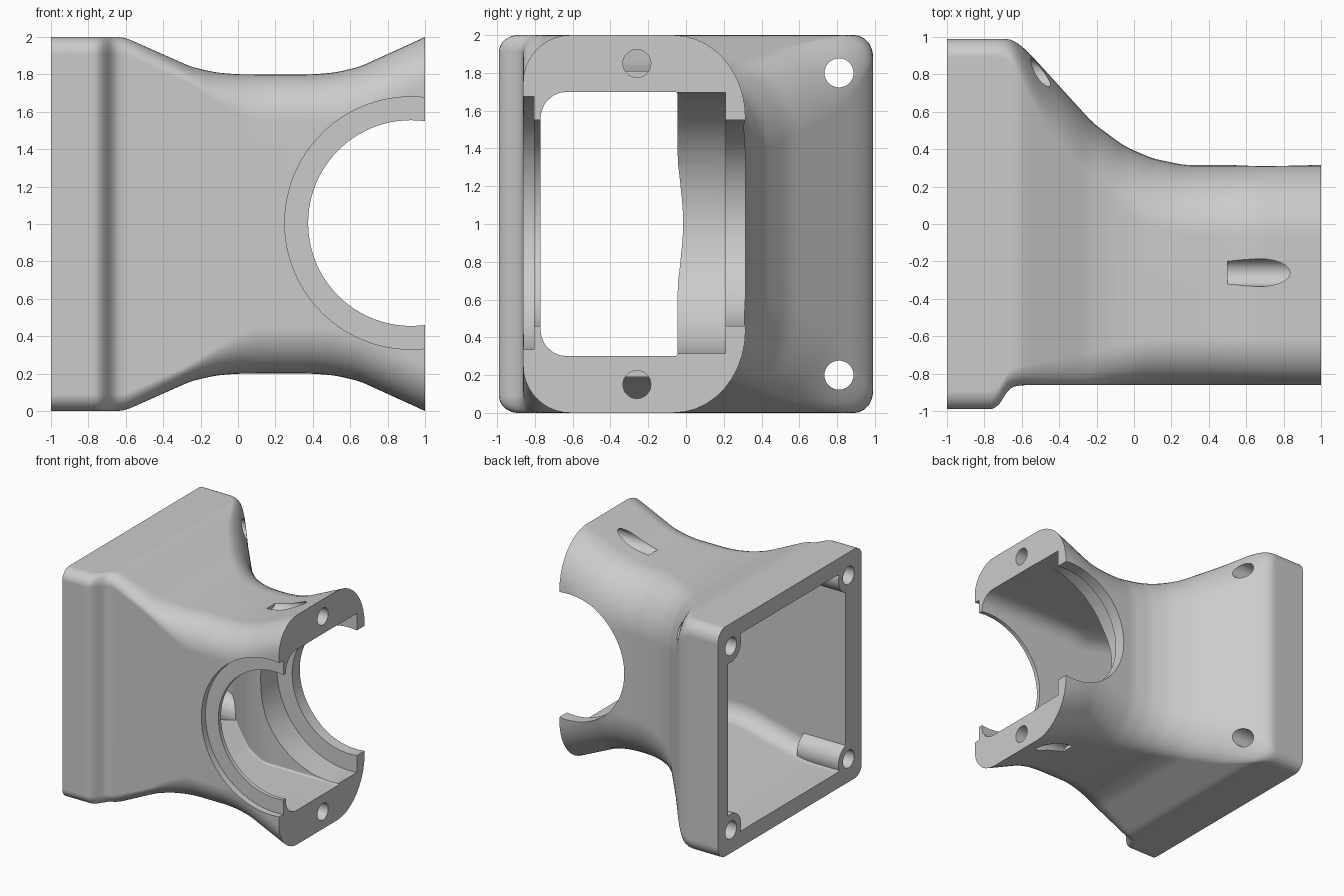
import bpy
import bmesh
from math import sin, cos, pi, radians
from mathutils import Matrix, Vector

if "Cube" in bpy.data.objects:
    bpy.data.objects.remove(bpy.data.objects["Cube"])

MID = 1.0        # height of the symmetry plane
BORE = (0.925, 1.005)   # x, z of the round side openings


def line(points, x):
    """Piecewise linear value at x."""
    if x <= points[0][0]:
        return points[0][1]
    for (xa, a), (xb, b) in zip(points, points[1:]):
        if x <= xb:
            return a + (b - a) * (x - xa) / (xb - xa)
    return points[-1][1]


def soft(points, x, w):
    """Piecewise linear profile with corners rounded over a width w."""
    return sum(line(points, x + w * k / 8) for k in range(-8, 9)) / 17


def section(x, front, back, half, front_ry, front_rz, back_ry, back_rz, n=10):
    """Rounded rectangle across the x axis."""
    pts = []
    corners = [(back, 1, back_ry, back_rz, 0), (front, 1, front_ry, front_rz, 1),
               (front, -1, front_ry, front_rz, 2), (back, -1, back_ry, back_rz, 3)]
    for y, side, ry, rz, quarter in corners:
        cy = y - ry if y == back else y + ry
        cz = MID + side * (half - rz)
        for i in range(n + 1):
            a = (quarter + i / n) * pi / 2
            pts.append((x, cy + ry * cos(a), cz + rz * sin(a)))
    return pts


def make_object(name, bm):
    bmesh.ops.recalc_face_normals(bm, faces=bm.faces)
    mesh = bpy.data.meshes.new(name)
    bm.to_mesh(mesh)
    bm.free()
    obj = bpy.data.objects.new(name, mesh)
    bpy.context.collection.objects.link(obj)
    return obj


def loft(name, sections):
    bm = bmesh.new()
    rings = [[bm.verts.new(p) for p in s] for s in sections]
    for a, b in zip(rings, rings[1:]):
        for i in range(len(a)):
            j = (i + 1) % len(a)
            bm.faces.new((a[i], a[j], b[j], b[i]))
    bm.faces.new(rings[0])
    bm.faces.new(rings[-1])
    return make_object(name, bm)


def rod(name, start, end, radius, segments=32):
    start, end = Vector(start), Vector(end)
    axis = end - start
    turn = axis.to_track_quat('Z', 'Y').to_matrix().to_4x4()
    bm = bmesh.new()
    bmesh.ops.create_cone(bm, cap_ends=True, segments=segments, radius1=radius,
                          radius2=radius, depth=axis.length,
                          matrix=Matrix.Translation((start + end) / 2) @ turn)
    return make_object(name, bm)


def cut(target, cutters):
    """Subtract the cutters, bake the result and remove them."""
    for c in cutters:
        mod = target.modifiers.new("cut", 'BOOLEAN')
        mod.operation, mod.solver, mod.object = 'DIFFERENCE', 'EXACT', c
    bpy.context.view_layer.update()
    graph = bpy.context.evaluated_depsgraph_get()
    mesh = bpy.data.meshes.new_from_object(target.evaluated_get(graph))
    target.modifiers.clear()
    target.data = mesh
    for c in cutters:
        bpy.data.objects.remove(c)


# Outer shell: square flange narrowing to a waist, then a flared end
back_line = [(-0.65, 0.99), (-0.57, 0.925), (-0.22, 0.54), (-0.05, 0.415),
             (0.1, 0.35), (0.27, 0.315)]
front_line = [(-0.75, -0.99), (-0.71, -0.955), (-0.69, -0.91), (-0.66, -0.875), (-0.61, -0.862)]
half_line = [(-0.61, 1), (-0.25, 0.84), (-0.12, 0.81), (0, 0.8),
             (0.4, 0.8), (0.52, 0.81), (0.65, 0.84), (1.2, 1.091)]
front_depth = [(-0.6, 0.1), (0.1, 0.25)]
front_height = [(-0.6, 0.09), (-0.25, 0.09), (0.1, 0.25)]
back_corner = [(-0.68, 0.1), (-0.48, 0.3), (0.2, 0.38)]

outer = []
for i in range(101):
    x = -1 + i / 50
    ry = soft(back_corner, x, 0.06)
    outer.append(section(x, soft(front_line, x, 0.02), soft(back_line, x, 0.04),
                         soft(half_line, x, 0.04), soft(front_depth, x, 0.06),
                         soft(front_height, x, 0.06), ry, ry * 1.15))
body = loft("duct_body", outer)

# Inner passage, straight along the front and sloping at the back
inner_back = [(-0.7, 0.85), (-0.6, 0.79), (-0.25, 0.4), (0, 0.13), (0.13, 0.04), (0.28, -0.045)]
inner_half = [(-0.7, 0.86), (-0.05, 0.7)]
inner = []
for i in range(45):
    x = -1.1 + i * 0.05
    inner.append(section(x, -0.77, soft(inner_back, x, 0.05),
                         soft(inner_half, x, 0.06), 0.14, 0.14, 0.015, 0.015, 6))
passage = loft("passage_cutter", inner)

# Screw bosses stay standing in the passage corners
corners = [(y, MID + s * 0.8) for y in (-0.81, 0.81) for s in (-1, 1)]
cut(passage, [rod("boss", (-1.2, y, z), (-0.6 if y < 0 else -0.35, y, z), 0.14)
              for y, z in corners])

# Round side openings with their stepped seats
bx, bz = BORE
cutters = [passage,
           rod("opening", (bx, -1.3, bz), (bx, 1.3, bz), 0.55, 96),
           rod("front_seat", (bx, -1.3, bz), (bx, -0.805, bz), 0.675, 96),
           rod("back_seat", (bx, -0.3, bz), (bx, 0.21, bz), 0.696, 96)]

# Flange screw holes: blind at the front, through the slope at the back
for y, z in corners:
    cutters.append(rod("flange_hole", (-1.2, y, z), (-0.74 if y < 0 else 0.2, y, z), 0.077))

# End screw holes that break out through the waist
for s in (-1, 1):
    z = MID + s * 0.85
    cutters.append(rod("end_hole", (0.5, -0.26, z), (1.2, -0.26, z), 0.074))
cut(body, cutters)

# Plain grey material
grey = bpy.data.materials.new("plain_grey")
grey.use_nodes = True
colour = (0.6, 0.6, 0.6, 1)
grey.diffuse_color = colour
grey.node_tree.nodes["Principled BSDF"].inputs["Base Color"].default_value = colour
body.data.materials.clear()
body.data.materials.append(grey)

# Smooth shading that keeps edges sharp and broad walls flat
bpy.ops.object.select_all(action='DESELECT')
body.select_set(True)
bpy.context.view_layer.objects.active = body
bpy.ops.object.shade_smooth_by_angle(angle=radians(30))
normals = body.modifiers.new("flat_walls", 'WEIGHTED_NORMAL')
normals.keep_sharp = True
